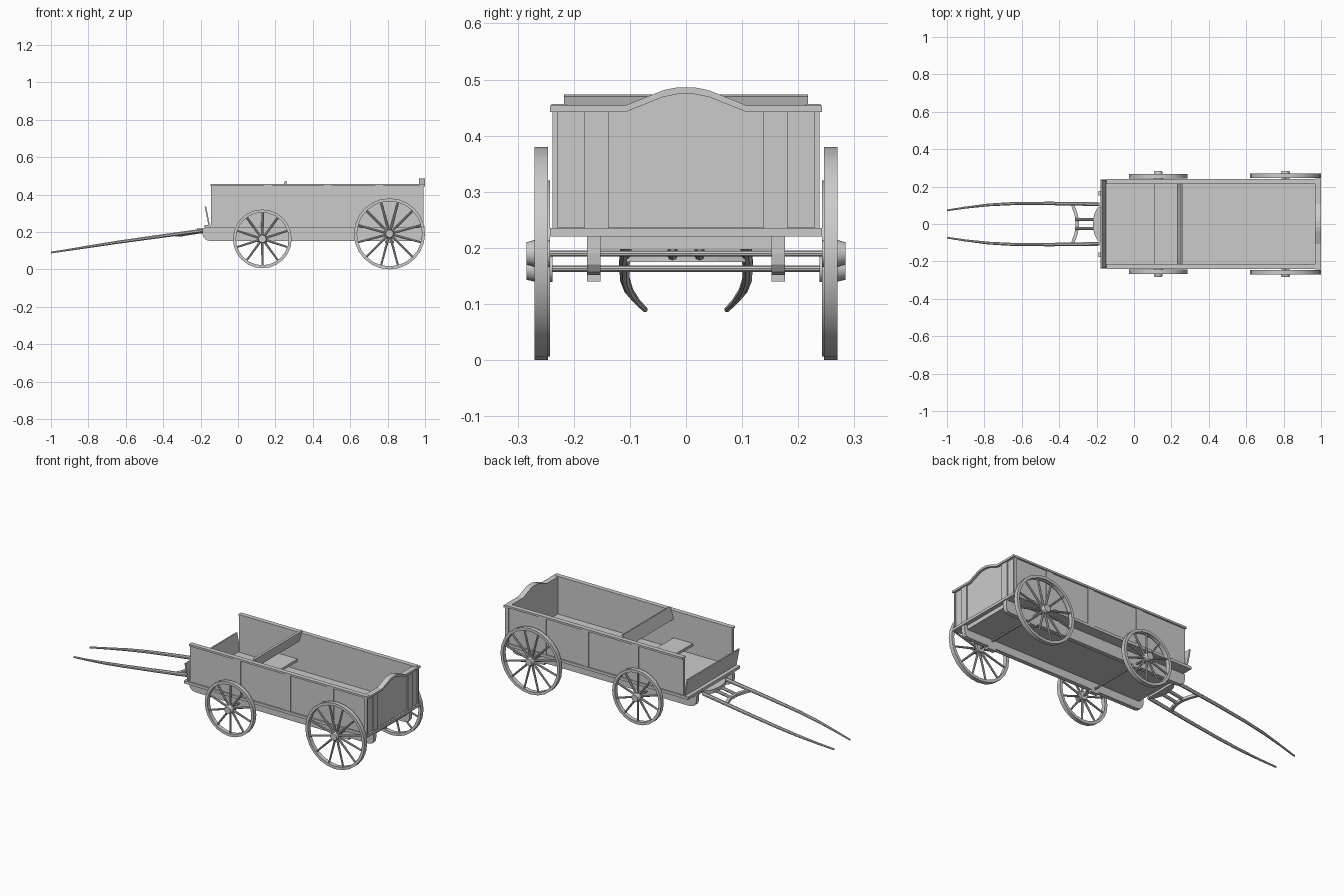
import bpy, bmesh, math
from mathutils import Vector, Matrix

if "Cube" in bpy.data.objects:
    bpy.data.objects.remove(bpy.data.objects["Cube"])


def finish(name, bm, smooth=False):
    bmesh.ops.recalc_face_normals(bm, faces=bm.faces)
    me = bpy.data.meshes.new(name)
    bm.to_mesh(me)
    bm.free()
    ob = bpy.data.objects.new(name, me)
    bpy.context.collection.objects.link(ob)
    if smooth:
        bpy.ops.object.select_all(action='DESELECT')
        ob.select_set(True)
        bpy.context.view_layer.objects.active = ob
        bpy.ops.object.shade_smooth_by_angle(angle=math.radians(35))
    return ob


def loft(bm, rings, closed=False):
    """Skin a list of point rings; cap the ends unless closed."""
    vs = [[bm.verts.new(p) for p in r] for r in rings]
    n = len(vs[0])
    pairs = list(zip(vs, vs[1:])) + ([(vs[-1], vs[0])] if closed else [])
    for a, b in pairs:
        for i in range(n):
            j = (i + 1) % n
            bm.faces.new((a[i], a[j], b[j], b[i]))
    if not closed:
        bm.faces.new(vs[0])
        bm.faces.new(vs[-1])


def rod(bm, a, b, r, n=8, r2=None):
    a, b = Vector(a), Vector(b)
    m = (b - a).to_track_quat('Z', 'Y').to_matrix()
    ring = lambda c, q: [c + m @ Vector((q * math.cos(2 * math.pi * i / n), q * math.sin(2 * math.pi * i / n), 0))
                         for i in range(n)]
    loft(bm, [ring(a, r), ring(b, r2 or r)])


def box(name, x, y, z):
    bm = bmesh.new()
    loft(bm, [[(x[0], y[0], k), (x[1], y[0], k), (x[1], y[1], k), (x[0], y[1], k)] for k in z])
    return finish(name, bm)


def prism(name, pts, axis, lo, hi):
    """Extrude a 2D profile along axis 'x' (y,z), 'y' (x,z) or 'z' (x,y)."""
    put = {'x': lambda p, k: (k, *p), 'y': lambda p, k: (p[0], k, p[1]), 'z': lambda p, k: (*p, k)}[axis]
    bm = bmesh.new()
    loft(bm, [[put(p, k) for p in pts] for k in (lo, hi)])
    return finish(name, bm)


def wheel(name, cx, cy, cz, R, spokes, side):
    bm = bmesh.new()
    n, w, t = 24, 0.012, 0.016
    rings = []
    for i in range(n):
        a = 2 * math.pi * i / n
        rings.append([(cx + r * math.cos(a), side * (cy + d), cz + r * math.sin(a))
                      for r, d in ((R, -w), (R, w), (R - t, w), (R - t, -w))])
    loft(bm, rings, closed=True)
    for i in range(spokes):
        a = 2 * math.pi * (i + 0.5) / spokes
        d = Vector((math.cos(a), 0, math.sin(a)))
        c = Vector((cx, side * cy, cz))
        rod(bm, c + d * 0.015, c + d * (R - t / 2), 0.0065, 8, 0.005)
    # hub barrel and cap
    rod(bm, (cx, side * (cy - 0.016), cz), (cx, side * (cy + 0.014), cz), 0.024, 16)
    rod(bm, (cx, side * (cy + 0.012), cz), (cx, side * 0.284, cz), 0.024, 16, 0.02)
    finish(name, bm, True)


# wheels and axles
for label, cx, cy, R, sp in (("front", 0.13, 0.254, 0.157, 10), ("rear", 0.81, 0.258, 0.19, 12)):
    cz = 0.19 if label == "rear" else 0.163
    for s, sn in ((-1, "right"), (1, "left")):
        wheel(f"{label}_wheel_{sn}", cx, cy, cz, R, sp, s)
        box(f"{label}_axle_block_{sn}", (cx - 0.025, cx + 0.025), sorted((s * 0.152, s * 0.176)), (0.14, 0.2))
    bm = bmesh.new()
    rod(bm, (cx, -0.25, cz), (cx, 0.25, cz), 0.006, 10)
    finish(label + "_axle", bm, True)

# floor and underbody
box("floor", (-0.18, 0.99), (-0.238, 0.238), (0.22, 0.236))
box("underbody", (-0.16, 0.975), (-0.152, 0.152), (0.197, 0.221))

# sides, with rails, stiles and rounded sills
sill = [(-0.19, 0.221), (-0.19, 0.19), (-0.184, 0.17), (-0.17, 0.157), (-0.15, 0.152),
        (0.96, 0.152), (0.98, 0.157), (0.99, 0.17), (0.993, 0.19), (0.993, 0.221)]
for s, sn in ((-1, "right"), (1, "left")):
    Y = lambda a, b: sorted((s * a, s * b))
    box(f"side_panel_{sn}", (-0.145, 0.985), Y(0.216, 0.23), (0.234, 0.447))
    box(f"side_rail_{sn}", (-0.147, 0.99), Y(0.213, 0.24), (0.445, 0.456))
    for i, x in enumerate((0.16, 0.48, 0.755)):
        box(f"side_stile_{sn}_{i}", (x - 0.021, x + 0.021), Y(0.229, 0.235), (0.235, 0.446))
    prism(f"sill_{sn}", sill, 'y', *Y(0.152, 0.176))
    # tailgate stile and corner post
    box(f"tail_stile_{sn}", (0.985, 0.993), Y(0.138, 0.181), (0.235, 0.443))
    box(f"tail_post_{sn}", (0.975, 0.993), Y(0.228, 0.238), (0.235, 0.443))

# arched tailgate with cap trim
arch = [(-0.242, 0.454), (-0.108, 0.454), (-0.075, 0.467), (-0.04, 0.481), (-0.015, 0.486),
        (0.015, 0.486), (0.04, 0.481), (0.075, 0.467), (0.108, 0.454), (0.242, 0.454)]
low = [(y, z - 0.012) for y, z in arch]
prism("tailgate", [(-0.236, 0.225)] + [(y * 0.975, z + 0.004) for y, z in low] + [(0.236, 0.225)], 'x', 0.972, 0.987)
prism("tailgate_cap", arch + low[::-1], 'x', 0.968, 1.0)
box("tailgate_foot", (0.97, 0.998), (-0.242, 0.242), (0.22, 0.235))

# dashboard, seat and backrest
prism("dashboard", [(-0.158, 0.234), (-0.15, 0.234), (-0.17, 0.335), (-0.178, 0.335)], 'y', -0.236, 0.236)
box("seat", (0.107, 0.23), (-0.218, 0.218), (0.282, 0.297))
prism("seat_back", [(0.23, 0.405), (0.241, 0.402), (0.262, 0.47), (0.251, 0.473)], 'y', -0.217, 0.217)

# shafts
path = [(-1, 0.073, 0.09, 0.005), (-0.9, 0.088, 0.105, 0.006), (-0.78, 0.102, 0.124, 0.008),
        (-0.65, 0.109, 0.144, 0.009), (-0.45, 0.11, 0.172, 0.01), (-0.185, 0.106, 0.208, 0.011)]
for s, sn in ((-1, "right"), (1, "left")):
    bm = bmesh.new()
    loft(bm, [[(x, s * y + r * math.cos(math.pi * (i + .5) / 4), z + r * math.sin(math.pi * (i + .5) / 4))
               for i in range(8)] for x, y, z, r in path])
    finish(f"shaft_{sn}", bm, True)
    # strut between crossbar and body
    bm = bmesh.new()
    rod(bm, (-0.315, s * 0.024, 0.184), (-0.19, s * 0.024, 0.203), 0.009)
    finish(f"strut_{sn}", bm, True)

# bowed crossbar and front hitch board
curve = [(-0.338, -0.106), (-0.32, -0.055), (-0.312, -0.02), (-0.312, 0.02), (-0.32, 0.055), (-0.338, 0.106)]
prism("crossbar", curve + [(x + 0.018, y) for x, y in curve[::-1]], 'z', 0.175, 0.19)
bow = [(-0.175 - 0.045 * math.sin(math.pi * i / 10), -0.095 * math.cos(math.pi * i / 10)) for i in range(11)]
prism("hitch_board", bow, 'z', 0.197, 0.219)
